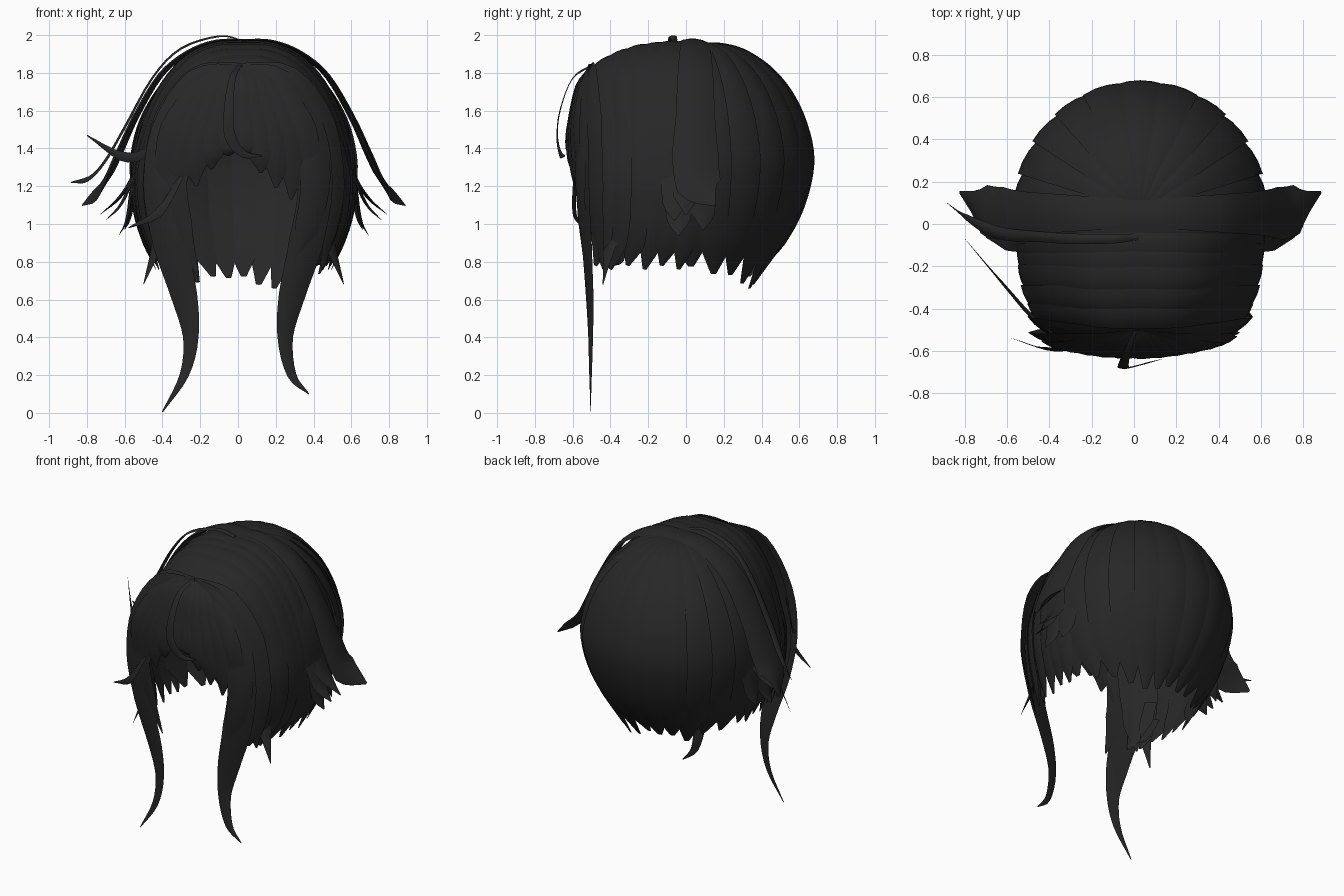
import bpy, bmesh, math, random
from mathutils import Vector

if "Cube" in bpy.data.objects:
    bpy.data.objects.remove(bpy.data.objects["Cube"])

random.seed(4)
CX = 0.03                      # centre line of the hair
HUB = Vector((CX, -0.03, 1.2))  # locks bulge away from here

mat = bpy.data.materials.new("black_hair")
mat.diffuse_color = (0.02, 0.02, 0.021, 1)
mat.use_nodes = True
mat.node_tree.nodes["Principled BSDF"].inputs["Base Color"].default_value = mat.diffuse_color


def spline(pts, u):
    """Catmull-Rom point at u in 0..1"""
    n = len(pts) - 1
    i = min(int(u * n), n - 1)
    t = u * n - i
    p1, p2 = pts[i], pts[i + 1]
    p0 = pts[i - 1] if i else p1 * 2 - p2
    p3 = pts[i + 2] if i + 2 <= n else p2 * 2 - p1
    return 0.5 * (2 * p1 + (p2 - p0) * t + (2 * p0 - 5 * p1 + 4 * p2 - p3) * t * t
                  + (3 * p1 - p0 - 3 * p2 + p3) * t ** 3)


def lock(name, pts, widths, bulge=0.1, out=None, steps=4):
    """Lens-shaped hair lock swept along a path; widths are given per path point"""
    pts = [Vector(p) for p in pts]
    n = (len(pts) - 1) * steps
    bm = bmesh.new()
    rings = []
    for k in range(n + 1):
        u = k / n
        p = spline(pts, u)
        t = (spline(pts, min(u + .01, 1)) - spline(pts, max(u - .01, 0))).normalized()
        o = Vector(out) if out else p - HUB
        o = (o - t * o.dot(t)).normalized()
        side = t.cross(o)
        f = u * (len(widths) - 1)
        i = min(int(f), len(widths) - 2)
        w = widths[i] + (widths[i + 1] - widths[i]) * (f - i)
        ring = [p + side * (w * s / 2) + o * (bulge * w * (1 - s * s)) for s in (-1, -.5, 0, .5, 1)]
        ring.append(p - o * (0.02 * w))
        rings.append([bm.verts.new(v) for v in ring])
    for a, b in zip(rings, rings[1:]):
        for j in range(6):
            bm.faces.new((a[j], a[(j + 1) % 6], b[(j + 1) % 6], b[j]))
    bm.faces.new(rings[0])
    bm.faces.new(rings[-1][::-1])
    bmesh.ops.recalc_face_normals(bm, faces=bm.faces)
    me = bpy.data.meshes.new(name)
    bm.to_mesh(me)
    bm.free()
    me.materials.append(mat)
    ob = bpy.data.objects.new(name, me)
    bpy.context.collection.objects.link(ob)
    ob.select_set(True)
    bpy.context.view_layer.objects.active = ob
    return ob


def hoop(name, half, widths, **kw):
    """Lock running over the head from one side to the other"""
    left = [(2 * CX - x, y, z) for x, y, z in half[:0:-1]]
    lock(name, left + half, widths[:0:-1] + widths, **kw)


# Back shell: locks fanning out of the crown
mid_prof = [(.04, 1.96), (.2, 1.955), (.4, 1.92), (.62, 1.83), (.8, 1.7), (.93, 1.53),
            (.99, 1.33), (.91, 1.1), (.74, .9), (.5, .68)]
side_prof = [(.04, 1.96), (.2, 1.955), (.4, 1.92), (.62, 1.8), (.8, 1.66), (.93, 1.5),
             (.99, 1.3), (.96, 1.1), (.88, .93), (.78, .8)]
COUNT = 13
for i in range(COUNT):
    a = math.radians(-4 + 188 * i / (COUNT - 1))
    m = max(0, math.sin(a)) ** 0.8
    pts, widths = [], []
    drop = random.uniform(-.04, .05)
    for j, ((r0, z0), (r1, z1)) in enumerate(zip(side_prof, mid_prof)):
        r, z = r0 + (r1 - r0) * m, z0 + (z1 - z0) * m
        if j == 9:
            z += drop
        pts.append((CX + .58 * r * math.cos(a), .06 + .605 * r * math.sin(a), z))
        widths.append(.61 * r * math.radians(188 / (COUNT - 1)) * 1.45)
    widths[-2] *= 1.1
    widths[-1] = .03
    lock(f"back_lock_{i}", pts, widths, bulge=.09)

# Side bands: hoops over the top, row by row to the front
bands = [(0.0, 1.955, .58), (-.09, 1.955, .575), (-.18, 1.945, .56), (-.27, 1.93, .545),
         (-.36, 1.90, .52), (-.44, 1.86, .48)]
prof = [(0, 0), (.28, .01), (.55, .09), (.78, .26), (.93, .48)]
for i, (y, zt, w) in enumerate(bands):
    half = [(CX + w * f, y, zt - d) for f, d in prof]
    half += [(CX + w * 1.0, y, 1.25), (CX + w * .98, y, 1.06), (CX + w * .9, y - .01, .9),
             (CX + w * .8, y - .04, .76 + .02 * (i % 2))]
    hoop(f"side_band_{i}", half, [.15, .15, .15, .16, .17, .17, .16, .13, .02], bulge=.1)

# Flared wing locks over the ears
wing = [(CX, .05, 1.965), (.18, .05, 1.96), (.33, .05, 1.9), (.47, .05, 1.78), (.6, .05, 1.56),
        (.69, .05, 1.36), (.77, .07, 1.2), (.885, .15, 1.1)]
hoop("wing_lock", wing, [.14, .15, .17, .19, .21, .25, .24, .015], bulge=.1)
for k, tip in enumerate([(.79, .0, 1.05), (.76, -.06, 1.02), (.69, -.04, .94), (.66, .09, .97)]):
    x, y, z = tip
    for s in (1, -1):
        path = [(.5, y * .5, 1.5), (.6, y * .8, 1.27), (.61 + (x - .61) * .4, y, z + .09), tip]
        lock(f"wing_tip_{k}_{s}", [(CX + s * (px - CX), py, pz) for px, py, pz in path],
             [.1, .17, .13, .01])

# Fringe fanning from the front parting
P = (.02, -.5, 1.83)
ends = [(-.36, 1.1), (-.3, 1.14), (-.22, 1.2), (-.14, 1.29), (-.05, 1.36), (.04, 1.36),
        (.12, 1.27), (.2, 1.19), (.28, 1.13), (.36, 1.09)]
for i, (x, z) in enumerate(ends):
    dy = .5 * x * x
    lock(f"fringe_lock_{i}",
         [P, (P[0] + (x - P[0]) * .55, -.575 + dy * .3, 1.73),
          (P[0] + (x - P[0]) * .95, -.62 + dy * .6, 1.5),
          (x * 1.04, -.625 + dy, (1.5 + z) / 2 - .03), (x, -.61 + dy, z)],
         [.03, .11, .15, .13, .015], bulge=.1, out=(x * .5, -1, .3))

# Face-framing locks and long front locks
for s in (1, -1):
    tag = "right" if s > 0 else "left"
    lock(f"temple_lock_{tag}",
         [P, (CX + s * .24, -.51, 1.77), (CX + s * .4, -.5, 1.53), (CX + s * .45, -.49, 1.2),
          (CX + s * .43, -.47, .95), (CX + s * .42, -.44, .76)],
         [.05, .15, .2, .2, .14, .01], out=(s * .6, -1, .2))
    lock(f"cheek_lock_{tag}",
         [P, (CX + s * .19, -.54, 1.76), (CX + s * .34, -.55, 1.52), (CX + s * .38, -.56, 1.25),
          (CX + s * .34, -.55, 1.0), (CX + s * .24, -.53, .72)],
         [.04, .12, .15, .17, .14, .01], out=(s * .35, -1, .2))
    tip = (.375, -.5, .1) if s > 0 else (-.4, -.505, .005)
    lock(f"long_lock_{tag}",
         [P, (s * .22, -.53, 1.76), (s * .38, -.54, 1.5), (s * .41, -.54, 1.2),
          (s * .36, -.525, .9), (s * .285, -.51, .62), (s * .25, -.505, .4),
          (s * .285, -.505, .2), tip],
         [.04, .13, .16, .19, .19, .145, .085, .05, .006], out=(s * .3, -1, 0))
    # small stray tips beside the jaw
    lock(f"jaw_tip_{tag}",
         [(CX + s * .47, -.36, 1.1), (CX + s * .46, -.4, .9), (CX + s * .53, -.44, .68)],
         [.08, .09, .005])
    lock(f"jaw_curl_{tag}",
         [(CX + s * .47, -.3, .95), (CX + s * .42, -.36, .82), (CX + s * .38, -.38, .78)],
         [.05, .07, .005])

# Loose thin strands
lock("top_strand",
     [(.02, -.06, 1.97), (-.1, -.07, 1.99), (-.3, -.07, 1.925), (-.45, -.06, 1.77), (-.6, -.05, 1.5),
      (-.7, -.02, 1.33), (-.79, .03, 1.24), (-.885, .1, 1.22)],
     [.03, .045, .05, .05, .06, .06, .04, .005], bulge=.2)
lock("left_upturned_strand",
     [(-.38, -.52, 1.55), (-.49, -.43, 1.38), (-.62, -.28, 1.36), (-.8, -.07, 1.47)],
     [.03, .06, .05, .005], bulge=.15)
lock("left_cheek_strand",
     [(-.3, -.59, 1.25), (-.42, -.59, 1.06), (-.58, -.54, .98)], [.03, .05, .005])
lock("front_curl",
     [(.01, -.5, 1.84), (-.03, -.6, 1.77), (-.05, -.665, 1.6), (-.04, -.68, 1.46), (.03, -.665, 1.37),
      (.13, -.64, 1.36)],
     [.02, .035, .05, .06, .04, .005], bulge=.1, out=(0, -1, .2))

bpy.ops.object.shade_smooth_by_angle(angle=math.radians(35))
